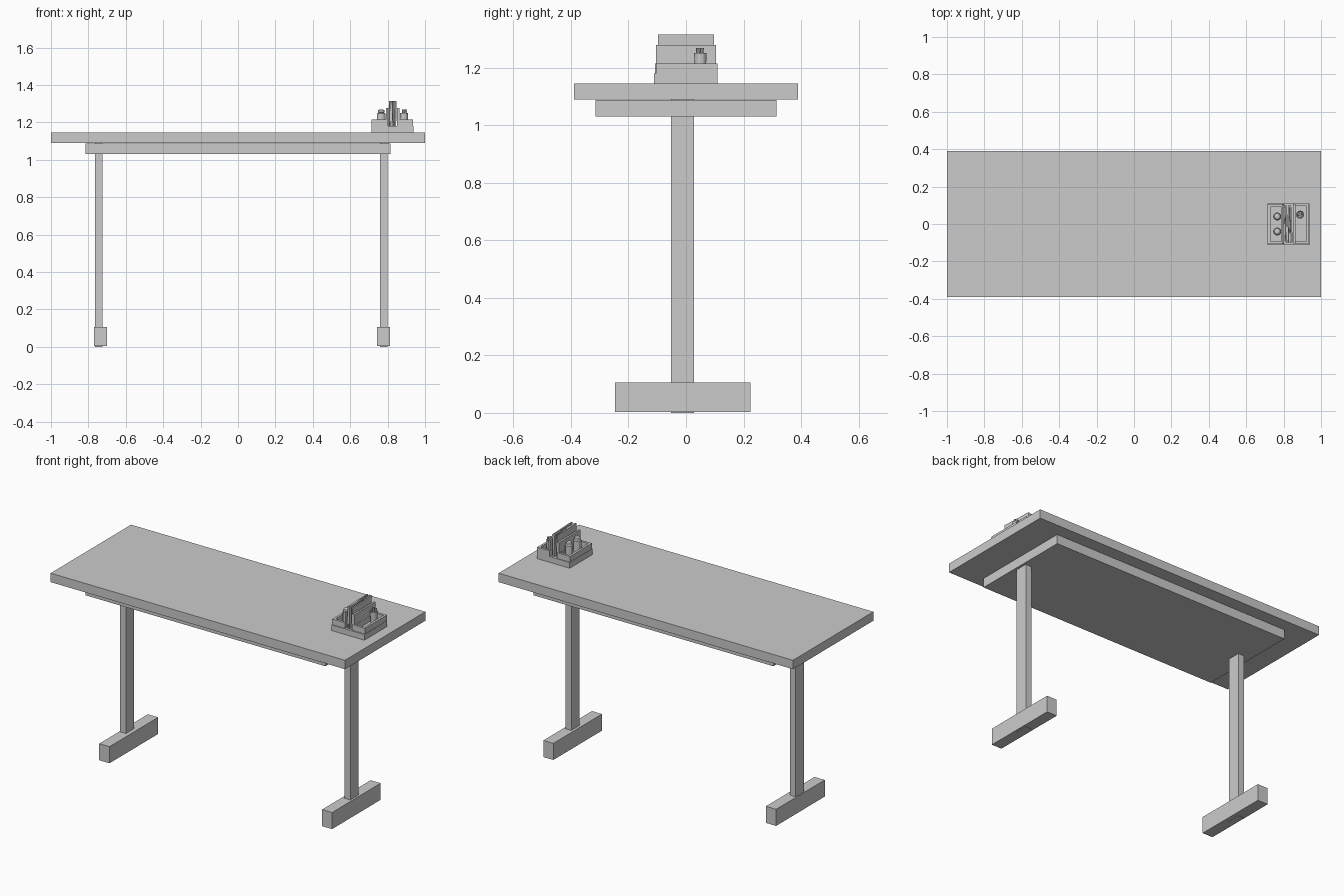
import bpy, math

if "Cube" in bpy.data.objects:
    bpy.data.objects.remove(bpy.data.objects["Cube"])


def box(name, x, y, z, tilt=0, turn=0):
    """Box from (min, max) ranges on each axis."""
    c = [(r[0] + r[1]) / 2 for r in (x, y, z)]
    bpy.ops.mesh.primitive_cube_add(size=1, location=c, rotation=(0, tilt, turn))
    ob = bpy.context.object
    ob.name = name
    ob.scale = [r[1] - r[0] for r in (x, y, z)]
    return ob


def turned(name, x, y, profile, sides=12):
    """Round part from a list of (radius, height) rings."""
    verts, faces = [], []
    for r, z in profile:
        verts += [(r * math.cos(math.tau * i / sides), r * math.sin(math.tau * i / sides), z)
                  for i in range(sides)]
    for k in range(len(profile) - 1):
        for i in range(sides):
            j = (i + 1) % sides
            faces.append((k * sides + i, k * sides + j, (k + 1) * sides + j, (k + 1) * sides + i))
    faces.append(tuple(reversed(range(sides))))
    faces.append(tuple(range((len(profile) - 1) * sides, len(profile) * sides)))
    me = bpy.data.meshes.new(name)
    me.from_pydata(verts, [], faces)
    ob = bpy.data.objects.new(name, me)
    ob.location = (x, y, 0)
    bpy.context.collection.objects.link(ob)
    return ob


def tray(name, x, y, z, t):
    """Four walls standing around an open compartment."""
    box(name + "_left_wall", (x[0], x[0] + t), y, z)
    box(name + "_right_wall", (x[1] - t, x[1]), y, z)
    inner = (x[0] + t, x[1] - t)
    box(name + "_front_wall", inner, (y[0], y[0] + t), z)
    box(name + "_back_wall", inner, (y[1] - t, y[1]), z)


# Table top and the panel under it
box("table_top", (-1, 1), (-0.39, 0.39), (1.09, 1.145))
box("under_panel", (-0.815, 0.815), (-0.315, 0.315), (1.03, 1.087))

# Posts and feet
for side, px, fx in (("left", (-0.765, -0.725), (-0.77, -0.70)),
                     ("right", (0.76, 0.80), (0.744, 0.812))):
    box(side + "_post", px, (-0.053, 0.028), (0, 1.091))
    box(side + "_foot", fx, (-0.247, 0.225), (0.003, 0.105))

# Caddy base with two open compartments
box("caddy_base", (0.713, 0.937), (-0.112, 0.11), (1.145, 1.18))
tray("left_tray", (0.715, 0.803), (-0.108, 0.106), (1.18, 1.215), 0.014)
tray("right_tray", (0.85, 0.935), (-0.105, 0.11), (1.18, 1.215), 0.014)

# Upright cards in the middle of the caddy
for i, (cx, tilt, turn) in enumerate(((0.812, 0.03, 0.03), (0.826, -0.03, -0.04), (0.839, 0.02, 0.04))):
    box(f"tall_card_{i}", (cx - 0.004, cx + 0.004), (-0.098, 0.098), (1.18, 1.315), tilt, turn)
for i, cx in enumerate((0.797, 0.857)):
    box(f"short_card_{i}", (cx - 0.006, cx + 0.006), (-0.104, 0.104), (1.18, 1.278))

# Two shakers on the left
for i, y in enumerate((-0.04, 0.04)):
    turned(f"shaker_{i}", 0.766, y, [(0.022, 1.18), (0.022, 1.248), (0.014, 1.252),
                                     (0.018, 1.254), (0.016, 1.266), (0.007, 1.27)])

# Cup with sticks on the right
turned("stick_cup", 0.888, 0.05, [(0.018, 1.18), (0.022, 1.25), (0.018, 1.25), (0.015, 1.24)])
for i in range(4):
    a = math.tau * i / 4 + 0.4
    x, y = 0.888 + 0.009 * math.cos(a), 0.05 + 0.009 * math.sin(a)
    box(f"stick_{i}", (x - 0.004, x + 0.004), (y - 0.004, y + 0.004), (1.19, 1.268), 0.1 * math.cos(a), a)
